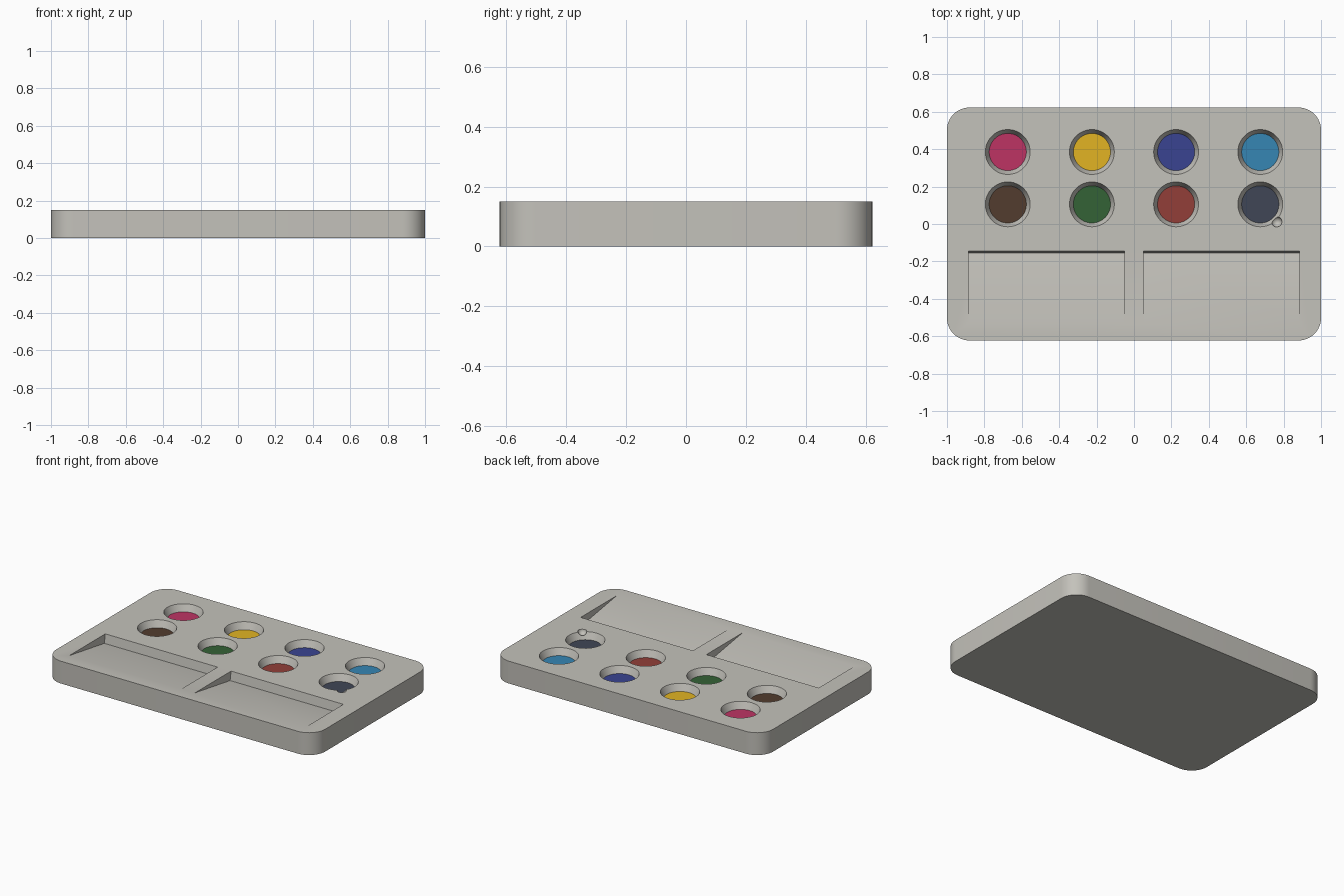
import bpy, bmesh, math
from mathutils import Matrix, Vector

if "Cube" in bpy.data.objects:
    bpy.data.objects.remove(bpy.data.objects["Cube"])

H = 0.15            # tray height
WELL_DEPTH = 0.045  # depth of the paint surface


def material(name, rgb):
    m = bpy.data.materials.new(name)
    lin = [(c / 255 / 12.92) if c < 11 else ((c / 255 + 0.055) / 1.055) ** 2.4 for c in rgb]
    m.diffuse_color = (*lin, 1)
    m.use_nodes = True
    m.node_tree.nodes["Principled BSDF"].inputs["Base Color"].default_value = m.diffuse_color
    return m


def make_object(name, bm, mat=None):
    bmesh.ops.recalc_face_normals(bm, faces=bm.faces)
    me = bpy.data.meshes.new(name)
    bm.to_mesh(me)
    bm.free()
    ob = bpy.data.objects.new(name, me)
    bpy.context.collection.objects.link(ob)
    if mat:
        me.materials.append(mat)
    return ob


def cone(name, loc, r_low, r_high, depth, mat=None):
    bm = bmesh.new()
    bmesh.ops.create_cone(bm, cap_ends=True, segments=48, radius1=r_low, radius2=r_high,
                          depth=depth, matrix=Matrix.Translation(loc))
    return make_object(name, bm, mat)


def prism(name, points, direction, mat=None):
    bm = bmesh.new()
    face = bm.faces.new([bm.verts.new(p) for p in points])
    ext = bmesh.ops.extrude_face_region(bm, geom=[face])
    bmesh.ops.translate(bm, vec=direction,
                        verts=[v for v in ext["geom"] if isinstance(v, bmesh.types.BMVert)])
    return make_object(name, bm, mat)


def cut(target, cutter):
    mod = target.modifiers.new("cut", "BOOLEAN")
    mod.operation, mod.solver, mod.object = "DIFFERENCE", "EXACT", cutter
    bpy.context.view_layer.objects.active = target
    bpy.ops.object.modifier_apply(modifier=mod.name)
    bpy.data.objects.remove(cutter)


# Tray body: rounded rectangle
R, HX, HY, N = 0.12, 1.0, 0.6225, 12
outline = []
for k, (sx, sy) in enumerate([(1, 1), (-1, 1), (-1, -1), (1, -1)]):
    for i in range(N + 1):
        a = math.pi / 2 * (k + i / N)
        outline.append((sx * (HX - R) + R * math.cos(a), sy * (HY - R) + R * math.sin(a), 0))
tray = prism("tray", outline, Vector((0, 0, H)), material("warm grey", (196, 194, 187)))

# Round paint wells, tapered, each with a disc of paint
paints = [
    ("pink", (190, 52, 100)), ("yellow", (226, 180, 36)),
    ("blue", (58, 68, 145)), ("sky blue", (54, 134, 180)),
    ("brown", (82, 60, 46)), ("green", (52, 98, 54)),
    ("brick red", (146, 62, 56)), ("slate", (64, 70, 86)),
]
for i, (name, rgb) in enumerate(paints):
    x, y = -0.675 + 0.45 * (i % 4), 0.385 - 0.28 * (i // 4)
    d = WELL_DEPTH + 0.01
    slope = 0.02 / WELL_DEPTH
    cut(tray, cone("well_cutter", (x, y, H), 0.12 - slope * d, 0.12 + slope * d, 2 * d))
    cone(name.replace(" ", "_") + "_paint", (x, y, H - WELL_DEPTH - 0.005), 0.0965, 0.0995, 0.01,
         material(name, rgb))

# Mixing troughs: floor slopes down to a slightly leaning back wall
for x0 in (-0.885, 0.05):
    prof = [(-0.53, H), (-0.155, H - 0.06), (-0.145, H), (-0.13, H + 0.09), (-0.53, H + 0.09)]
    cut(tray, prism("trough_cutter", [(x0, y, z) for y, z in prof], Vector((0.835, 0, 0))))

# Small dimple beside the last well
bm = bmesh.new()
bmesh.ops.create_uvsphere(bm, u_segments=24, v_segments=12, radius=0.028,
                          matrix=Matrix.Translation((0.763, 0.012, H)))
cut(tray, make_object("dimple_cutter", bm))

# Smooth shading with sharp edges kept
for ob in bpy.context.scene.objects:
    ob.select_set(True)
bpy.context.view_layer.objects.active = tray
bpy.ops.object.shade_smooth_by_angle(angle=math.radians(30))
